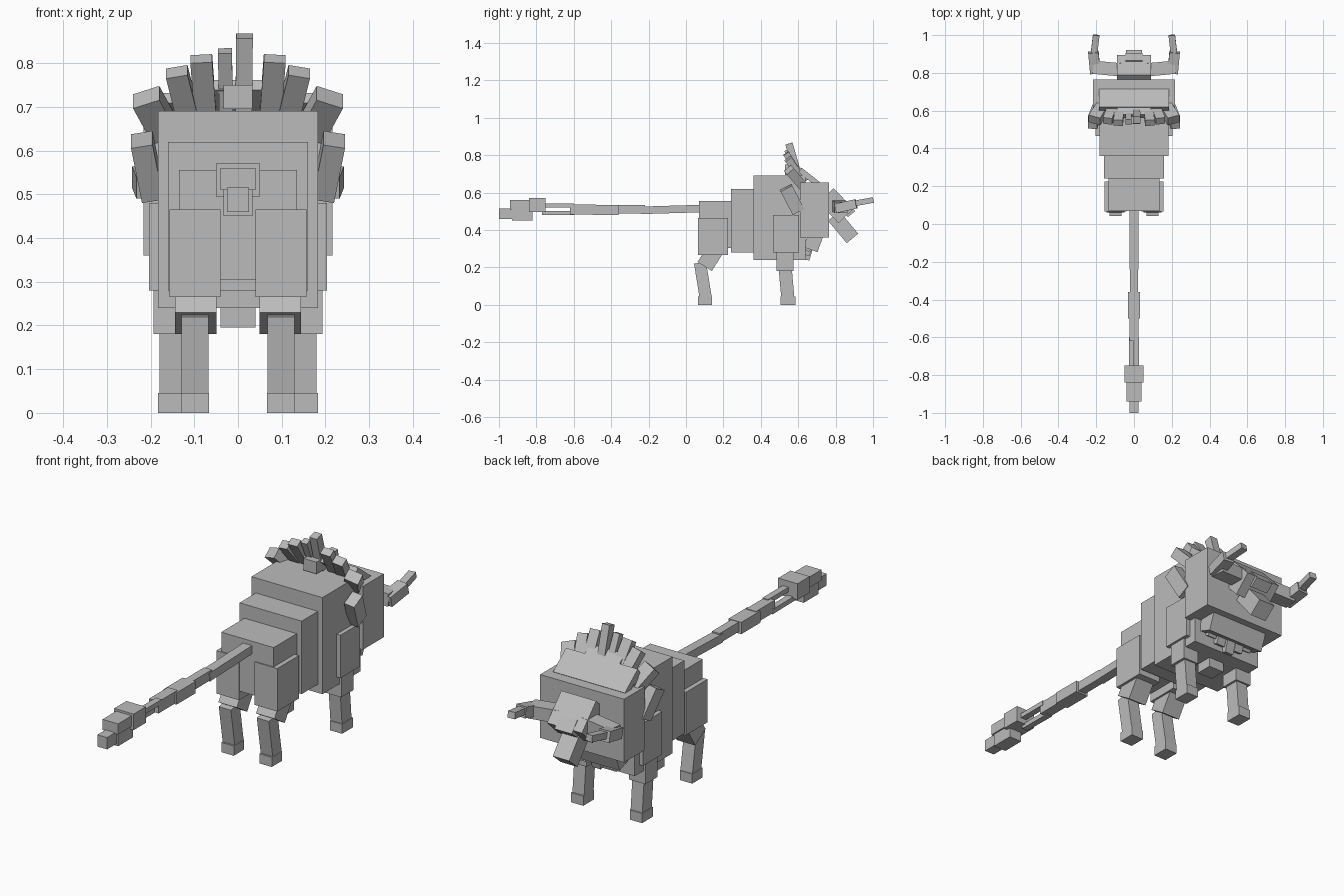
import bpy, bmesh
from mathutils import Vector, Matrix

cube = bpy.data.objects.get("Cube")
if cube:
    bpy.data.objects.remove(cube, do_unlink=True)

grey = bpy.data.materials.new("plain grey")
grey.use_nodes = True
COLOUR = (0.5, 0.5, 0.5, 1)
grey.diffuse_color = COLOUR
grey.node_tree.nodes["Principled BSDF"].inputs["Base Color"].default_value = COLOUR


def block(name, matrix):
    """Unit cube placed by a matrix."""
    bm = bmesh.new()
    bmesh.ops.create_cube(bm, size=1, matrix=matrix)
    mesh = bpy.data.meshes.new(name)
    bm.to_mesh(mesh)
    bm.free()
    mesh.materials.append(grey)
    ob = bpy.data.objects.new(name, mesh)
    bpy.context.collection.objects.link(ob)
    return ob


def box(name, x, y, z):
    """Upright box from ranges on each axis."""
    lo, hi = Vector((x[0], y[0], z[0])), Vector((x[1], y[1], z[1]))
    return block(name, Matrix.Translation((lo + hi) / 2) @ Matrix.Diagonal((*(hi - lo), 1)))


def bar(name, start, end, width, depth):
    """Tilted box between two points."""
    a, b = Vector(start), Vector(end)
    d = (b - a).normalized()
    ref = Vector((0, 0, 1)) if abs(d.x) > 0.8 else Vector((1, 0, 0))
    side = (ref - d * ref.dot(d)).normalized()
    turn = Matrix((side, d, side.cross(d))).transposed().to_4x4()
    return block(name, Matrix.Translation((a + b) / 2) @ turn
                 @ Matrix.Diagonal((width, (b - a).length, depth, 1)))


def both(maker, name, first, second, *rest):
    """Make a part on the left and its mirror on the right."""
    for side, s in (("left", 1), ("right", -1)):
        if maker is box:
            xs = sorted(s * v for v in first)
            box(f"{side}_{name}", xs, second, *rest)
        else:
            flip = Vector((s, 1, 1))
            bar(f"{side}_{name}", flip * Vector(first), flip * Vector(second), *rest)


# Body, growing toward the shoulders
box("hindquarters", (-.135, .135), (.07, .25), (.305, .555))
box("waist", (-.16, .16), (.24, .37), (.28, .62))
box("chest", (-.183, .183), (.36, .64), (.24, .69))
box("neck_ruff", (-.216, .216), (.61, .765), (.36, .655))
box("chest_tuft", (-.04, .04), (.49, .57), (.195, .305))

# Legs
both(box, "hip", (.04, .157), (.065, .225), (.265, .465))
both(bar, "hind_thigh", (.097, .16, .30), (.097, .10, .205), .095, .09)
both(bar, "hind_shin", (.098, .075, .225), (.098, .105, .04), .062, .065)
both(box, "hind_foot", (.066, .13), (.063, .14), (0, .045))
both(box, "shoulder", (.12, .203), (.465, .605), (.28, .48))
both(box, "fore_upper_leg", (.11, .193), (.485, .575), (.18, .29))
both(bar, "fore_leg", (.15, .53, .20), (.15, .545, .03), .06, .07)
both(box, "fore_foot", (.12, .183), (.505, .585), (0, .045))

# Head hanging down and forward
bar("head", (0, .75, .585), (0, .855, .475), .18, .11)
bar("snout", (0, .79, .475), (0, .89, .355), .085, .08)
bar("brow", (0, .845, .535), (0, .885, .485), .09, .05)
both(bar, "horn_base", (.06, .815, .53), (.215, .83, .52), .06, .07)
both(bar, "horn_middle", (.205, .80, .515), (.215, .91, .54), .055, .05)
both(bar, "horn_tip", (.213, .89, .54), (.2, 1, .56), .035, .03)

# Beard under the ruff
bar("beard", (0, .70, .39), (0, .665, .295), .30, .08)
for i in range(5):
    x = (i - 2) * .05
    drop = .24 + abs(x) * .5
    bar(f"beard_spike_{i + 1}", (x, .67, .33), (x, .645, drop), .045, .03)

# Mane: sloping plates and a fan of spikes
bar("mane_plate", (0, .705, .645), (0, .61, .72), .37, .03)
bar("mane_ridge", (0, .64, .69), (0, .57, .75), .18, .03)
box("mane_knot", (-.033, .033), (.53, .58), (.695, .75))
bar("crest_spike", (.013, .60, .69), (.015, .55, .862), .038, .04)
bar("small_crest_spike", (-.027, .60, .69), (-.03, .54, .828), .032, .03)
both(bar, "upper_spike", (.075, .61, .69), (.084, .535, .81), .05, .035)
both(bar, "outer_spike", (.11, .63, .66), (.14, .545, .78), .05, .04)
both(bar, "corner_spike", (.165, .62, .64), (.21, .55, .722), .065, .05)
both(bar, "cheek_spike", (.195, .60, .50), (.22, .535, .625), .05, .07)

# Tail with a clubbed tip
bar("tail_root", (0, .09, .515), (0, -.24, .505), .045, .04)
bar("tail_middle", (0, -.22, .51), (0, -.38, .51), .04, .045)
bar("tail_bulge", (0, -.36, .507), (0, -.5, .507), .066, .055)
bar("tail_end", (0, -.48, .51), (0, -.62, .51), .05, .055)
bar("upper_tail_strand", (.012, -.6, .53), (.012, -.77, .53), .03, .022)
bar("lower_tail_strand", (-.012, -.6, .49), (-.012, -.77, .492), .03, .022)
box("tail_club", (-.05, .05), (-.84, -.75), (.495, .57))
box("club_front", (-.04, .04), (-.94, -.83), (.51, .56))
box("club_under", (-.033, .033), (-.93, -.82), (.45, .52))
box("tail_tip", (-.025, .025), (-1, -.92), (.46, .515))
